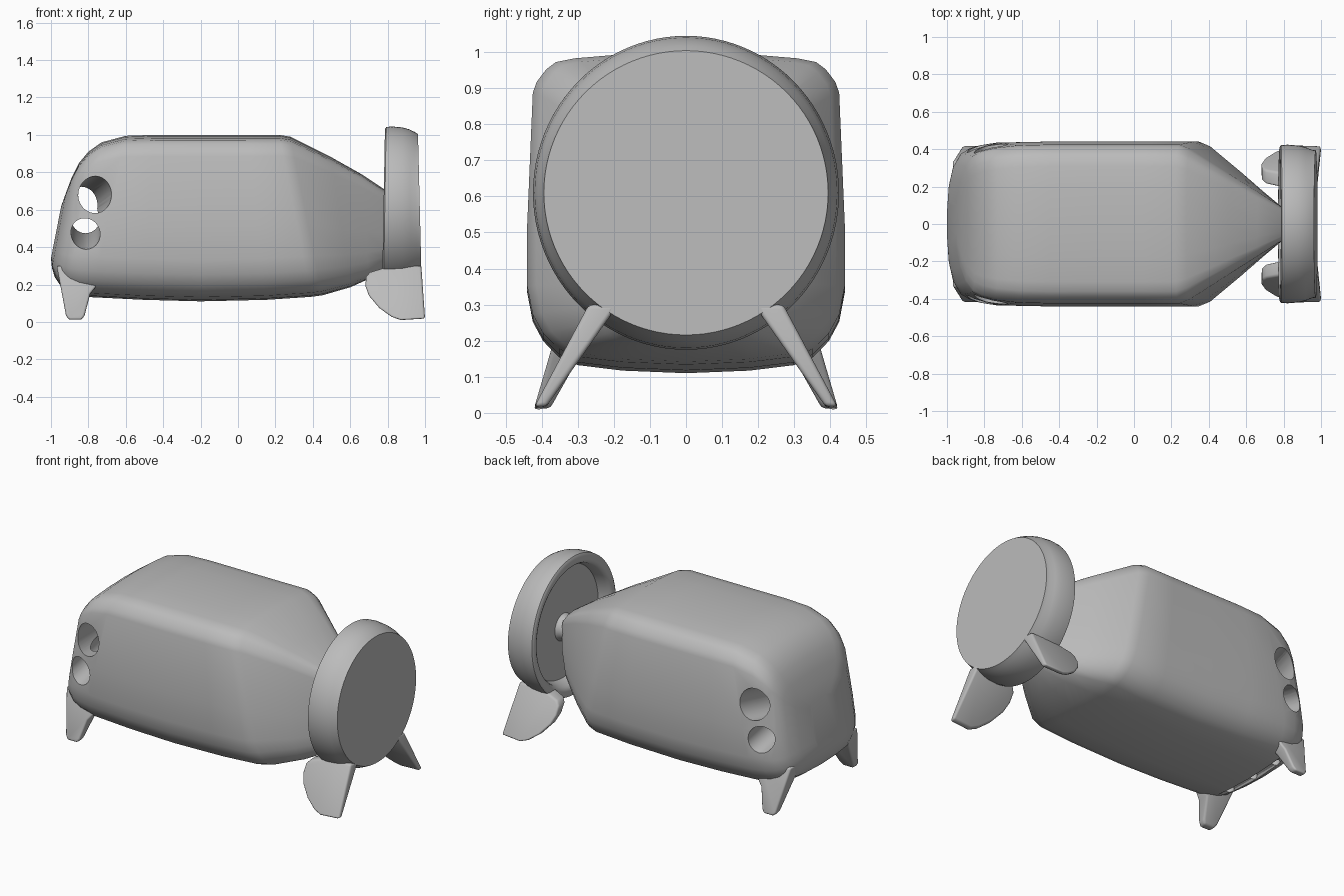
import bpy, bmesh, math
from mathutils import Vector

cube = bpy.data.objects.get("Cube")
if cube:
    bpy.data.objects.remove(cube)

grey = bpy.data.materials.new("plain grey")
grey.use_nodes = True
grey.diffuse_color = (0.5, 0.5, 0.5, 1)
grey.node_tree.nodes["Principled BSDF"].inputs["Base Color"].default_value = (0.5, 0.5, 0.5, 1)


def select(ob):
    bpy.ops.object.select_all(action="DESELECT")
    ob.select_set(True)
    bpy.context.view_layer.objects.active = ob


def loft(name, rings):
    """Closed solid through equal-length rings of points."""
    bm = bmesh.new()
    loops = [[bm.verts.new(p) for p in ring] for ring in rings]
    n = len(loops[0])
    for a, b in zip(loops, loops[1:]):
        for i in range(n):
            j = (i + 1) % n
            bm.faces.new((a[i], a[j], b[j], b[i]))
    bm.faces.new(loops[0])
    bm.faces.new(loops[-1])
    bmesh.ops.recalc_face_normals(bm, faces=bm.faces)
    me = bpy.data.meshes.new(name)
    bm.to_mesh(me)
    bm.free()
    ob = bpy.data.objects.new(name, me)
    bpy.context.collection.objects.link(ob)
    me.materials.append(grey)
    return ob


def smooth(ob, degrees=35):
    select(ob)
    bpy.ops.object.shade_smooth_by_angle(angle=math.radians(degrees))


def bevel(ob, width):
    mod = ob.modifiers.new("round", "BEVEL")
    mod.width, mod.segments, mod.limit_method = width, 3, "ANGLE"
    mod.angle_limit = math.radians(40)
    select(ob)
    bpy.ops.object.modifier_apply(modifier=mod.name)


def tube(name, start, end, rx, rz, sides=40):
    """Elliptical rod between two points."""
    start, end = Vector(start), Vector(end)
    d = end - start
    rings = []
    for p in (start, end):
        ring = []
        for i in range(sides):
            a = math.tau * i / sides
            c, s = rx * math.cos(a), rz * math.sin(a)
            if abs(d.y) > abs(d.z):
                off = Vector((c, 0, s))
            elif abs(d.z) > abs(d.x):
                off = Vector((c, s, 0))
            ring.append(p + off)
        rings.append(ring)
    return loft(name, rings)


def cut(ob, cutter):
    mod = ob.modifiers.new("cut", "BOOLEAN")
    mod.operation, mod.solver, mod.object = "DIFFERENCE", "EXACT", cutter
    select(ob)
    bpy.ops.object.modifier_apply(modifier=mod.name)
    bpy.data.objects.remove(cutter)


# Body: half section as (width fraction, height fraction)
half = [(0, 0), (.4, .008), (.68, .025), (.8, .05), (.9, .1), (.965, .16), (1, .25),
        (1, .45), (.965, .87), (.94, .905), (.88, .945), (.82, .968), (.7, .98), (.4, .993), (0, 1)]
section = half + [(-u, v) for u, v in half[-2:0:-1]]
# Stations: bottom x, bottom z, top x, top z, half width
stations = [(-1, .34, -.945, .62, .12), (-.995, .29, -.92, .69, .24), (-.98, .24, -.89, .77, .32),
            (-.95, .195, -.85, .85, .375), (-.91, .165, -.8, .91, .402), (-.86, .145, -.73, .96, .42),
            (-.78, .132, -.6, .995, .435), (-.5, .118, -.45, 1, .44), (-.2, .11, -.2, 1, .44),
            (.15, .118, .05, 1, .44), (.39, .134, .22, 1, .44), (.45, .142, .28, .99, .415),
            (.6, .185, .5, .88, .275), (.7, .23, .66, .79, .175), (.78, .28, .78, .71, .1),
            (.82, .42, .82, .66, .07)]
body = loft("body", [[(xb + (xt - xb) * v, w * u, zb + (zt - zb) * v) for u, v in section]
                     for xb, zb, xt, zt, w in stations])

# Side tunnels, angled and meeting in the middle
for side in (-1, 1):
    cut(body, tube("upper_tunnel", (-.745, side * .52, .695), (-.84, -side * .02, .62), .085, .1))
    cut(body, tube("lower_tunnel", (-.815, side * .52, .45), (-.815, -side * .02, .56), .078, .082))

# Underside slot with three small ports
cut(body, tube("slot", (-.87, -.27, .14), (-.87, .27, .14), .03, .035, 12))
for y in (-.2, 0, .2):
    cut(body, tube("port", (-.87, y, .05), (-.87, y, .26), .022, .03, 20))
smooth(body, 28)


# Dish: ring profile as (x, radius), slightly thicker at the bottom
def dish_ring(x, r, sides=96):
    ring = []
    for i in range(sides):
        a = math.tau * i / sides
        z = r * math.sin(a)
        lean = -(x - .86) * z * .22
        ring.append((x + lean, r * math.cos(a) * (.975 if r > .4 else 1), .61 + z))
    return ring


dish = loft("dish", [dish_ring(x, r) for x, r in
                     [(.86, .05), (.86, .35), (.8, .365), (.785, .375), (.778, .39), (.778, .42),
                      (.785, .432), (.82, .435), (.88, .43), (.92, .42), (.95, .407), (.972, .394)]])
smooth(dish)

# Neck joining body and dish
neck = loft("neck", [[(x, r * math.cos(math.tau * i / 32), .58 + r * math.sin(math.tau * i / 32))
                      for i in range(32)] for x, r in [(.76, .08), (.8, .075), (.84, .075), (.87, .09)]])
smooth(neck)


# Legs: flat side outlines splayed outward, thinner toward the tip
def leg(name, outline, top, tip, thick_top, thick_tip, side):
    def place(x, z, s):
        t = min(1.1, max(-.2, (.29 - z) / .28))
        y = top + (tip - top) * t + s * (thick_top + (thick_tip - thick_top) * t)
        return (x, side * y, z)
    ob = loft(name, [[place(x, z, s) for x, z in outline] for s in (-1, 1)])
    bevel(ob, .012)
    smooth(ob, 50)


rear = [(.705, .265), (.77, .285), (.86, .3), (.98, .3), (1, .018), (.87, .01), (.82, .028),
        (.755, .075), (.7, .14), (.682, .19), (.684, .24)]
front = [(-.97, .3), (-.945, .17), (-.92, .035), (-.905, .012), (-.835, .012), (-.82, .035),
         (-.79, .15), (-.75, .2), (-.75, .3)]
for side, word in ((1, "left"), (-1, "right")):
    leg("dish_leg_" + word, rear, .235, .408, .04, .016, side)
    leg("front_leg_" + word, front, .28, .4, .06, .022, side)
